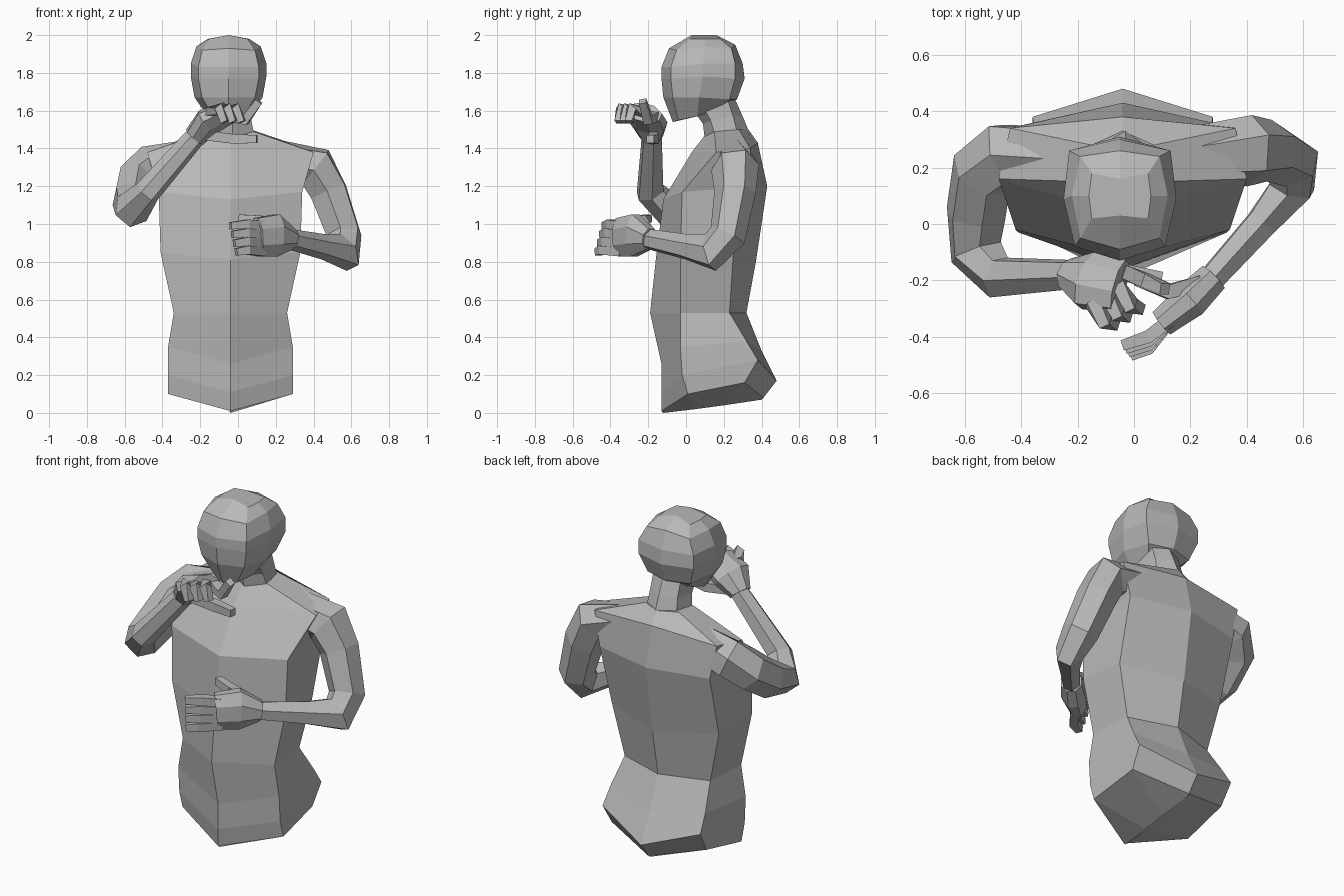
import bpy
import bmesh
import math
from mathutils import Vector

default_cube = bpy.data.objects.get("Cube")
if default_cube:
    bpy.data.objects.remove(default_cube, do_unlink=True)

# Single clay grey for the whole figure
clay = bpy.data.materials.new("clay_grey")
clay.use_nodes = True
clay.diffuse_color = (0.48, 0.48, 0.48, 1)
clay.node_tree.nodes["Principled BSDF"].inputs["Base Color"].default_value = clay.diffuse_color


def loft(name, rings):
    """Skin a stack of equally sized point rings and close both ends."""
    bm = bmesh.new()
    loops = [[bm.verts.new(point) for point in ring] for ring in rings]
    count = len(loops[0])
    for lower, upper in zip(loops, loops[1:]):
        for k in range(count):
            n = (k + 1) % count
            bm.faces.new((lower[k], lower[n], upper[n], upper[k]))
    bm.faces.new(loops[0][::-1])
    bm.faces.new(loops[-1])
    bmesh.ops.recalc_face_normals(bm, faces=bm.faces)
    mesh = bpy.data.meshes.new(name)
    bm.to_mesh(mesh)
    bm.free()
    mesh.materials.append(clay)
    obj = bpy.data.objects.new(name, mesh)
    bpy.context.collection.objects.link(obj)
    return obj


def mirrored_ring(centre_x, numbers):
    """Front point (y, z), side points (x, y, z)..., back point (y, z)."""
    front = Vector((centre_x, *numbers[:2]))
    back = Vector((centre_x, *numbers[-2:]))
    sides = [numbers[i:i + 3] for i in range(2, len(numbers) - 2, 3)]
    left = [Vector((centre_x + x, y, z)) for x, y, z in sides]
    right = [Vector((centre_x - x, y, z)) for x, y, z in reversed(sides)]
    return [front] + left + [back] + right


def symmetric_body(name, centre_x, profiles):
    return loft(name, [mirrored_ring(centre_x, p) for p in profiles])


def limb(name, path, widths, depths=None, up=None, sides=6):
    """Tube along a path; depths run along the up direction."""
    points = [Vector(p) for p in path]
    depths = depths or widths
    if up is None:
        middle = points[len(points) // 2]
        up = (points[-1] - middle).cross(points[1] - middle)
    up = Vector(up)
    rings = []
    for i, point in enumerate(points):
        before = point - points[i - 1] if i else Vector()
        after = points[i + 1] - point if i + 1 < len(points) else Vector()
        tangent = (before.normalized() + after.normalized()).normalized()
        rise = (up - tangent * up.dot(tangent)).normalized()
        across = tangent.cross(rise)
        ring = []
        for k in range(sides):
            angle = math.tau * (k + 0.5) / sides
            ring.append(point + across * widths[i] * math.cos(angle)
                        + rise * depths[i] * math.sin(angle))
        rings.append(ring)
    return loft(name, rings)


def finger(name, path, up, radius=0.033):
    taper = [radius, radius, radius * 0.8]
    return limb(name, path, taper, up=up, sides=4)


# Torso, from a shallow keel under the hips to the base of the neck
symmetric_body("torso", -.04, [
    (-.12, 0, .01, .05, .02, .01, .2, .04, .4, .07),
    (-.13, .01, .33, .01, .1, .31, .31, .16, .41, .08),
    (-.13, .11, .33, -.02, .2, .32, .38, .28, .48, .17),
    (-.13, .26, .33, -.03, .35, .31, .32, .38, .4, .33),
    (-.19, .53, .3, -.03, .53, .28, .23, .53, .32, .53),
    (-.16, .81, .37, -.03, .85, .35, .25, .83, .37, .8),
    (-.12, 1.13, .38, -.02, 1.17, .36, .35, 1.2, .43, 1.2),
    (.03, 1.38, .44, .16, 1.38, .4, .34, 1.4, .38, 1.43),
    (.1, 1.47, .12, .15, 1.49, .11, .28, 1.5, .33, 1.5),
])

# Neck, leaning forward into the skull
symmetric_body("neck", -.03, [
    (.1, 1.44, .12, .16, 1.45, .1, .28, 1.45, .35, 1.45),
    (.09, 1.53, .1, .13, 1.55, .09, .25, 1.57, .3, 1.57),
    (.04, 1.6, .1, .08, 1.64, .09, .22, 1.66, .26, 1.66),
])

# Faceless head, narrow at the chin and broad at the temples
symmetric_body("head", -.05, [
    (-.07, 1.54, .07, -.04, 1.55, .11, .06, 1.57, .09, .17, 1.61, .2, 1.62),
    (-.12, 1.67, .14, -.07, 1.67, .18, .07, 1.67, .14, .23, 1.66, .27, 1.66),
    (-.13, 1.77, .16, -.08, 1.77, .2, .09, 1.78, .18, .26, 1.77, .31, 1.77),
    (-.13, 1.83, .16, -.08, 1.83, .2, .09, 1.85, .18, .26, 1.85, .3, 1.85),
    (-.09, 1.93, .14, -.05, 1.92, .17, .1, 1.94, .14, .24, 1.93, .26, 1.95),
    (.03, 2, .1, .02, 1.98, .11, .1, 1.98, .1, .18, 1.98, .16, 2),
])

# Left arm, hanging down with the forearm across the belly
limb("left_arm",
     [(.2, .25, 1.35), (.41, .26, 1.3), (.48, .26, 1.17), (.56, .22, .94),
      (.56, .13, .85), (.45, 0, .88), (.27, -.2, .92)],
     [.1, .13, .11, .1, .11, .07, .055],
     [.1, .12, .11, .1, .08, .06, .05])

# Left hand, fingers stacked above each other
limb("left_palm",
     [(.28, -.19, .92), (.2, -.27, .94), (.1, -.35, .93)],
     [.06, .07, .055], [.06, .12, .11], up=(0, 0, 1), sides=8)
for i, label in enumerate(["index", "middle", "ring", "little"]):
    z = 1 - .046 * i
    finger(f"left_{label}_finger",
           [(.13, -.34, z - .01), (.05, -.4 - .014 * i, z),
            (-.04 + .01 * i, -.43 - .012 * i, z - .01)], (0, 0, 1))
finger("left_thumb", [(.23, -.21, .97), (.12, -.24, 1.02), (.01, -.2, 1.03)],
       (0, 0, 1), .036)

# Right arm, raised forward with the forearm towards the chin
limb("right_arm",
     [(-.25, .25, 1.35), (-.46, .25, 1.3), (-.54, .18, 1.23), (-.56, .04, 1.13),
      (-.56, -.1, 1.08), (-.48, -.19, 1.17), (-.21, -.18, 1.48)],
     [.1, .12, .12, .11, .1, .08, .055],
     [.1, .12, .11, .11, .1, .07, .055])

# Right hand, palm turned down beneath the chin
limb("right_palm",
     [(-.23, -.18, 1.46), (-.16, -.2, 1.54), (-.05, -.22, 1.59)],
     [.06, .07, .055], [.06, .11, .1], up=(-.4, -.9, .2), sides=8)
for i, label in enumerate(["middle", "ring", "little"]):
    x, y = .01 - .045 * i, -.27 - .028 * i
    finger(f"right_{label}_finger",
           [(x - .07, y + .05, 1.59), (x - .02, y - .02, 1.61), (x + .01, y - .03, 1.54)],
           (1, -.3, 0))
finger("right_index_finger",
       [(-.04, -.17, 1.57), (.04, -.2, 1.55), (.11, -.23, 1.65)], (0, 1, 0), .035)
finger("right_thumb",
       [(-.18, -.18, 1.47), (-.02, -.17, 1.45), (.1, -.19, 1.45)], (0, 0, 1), .036)
